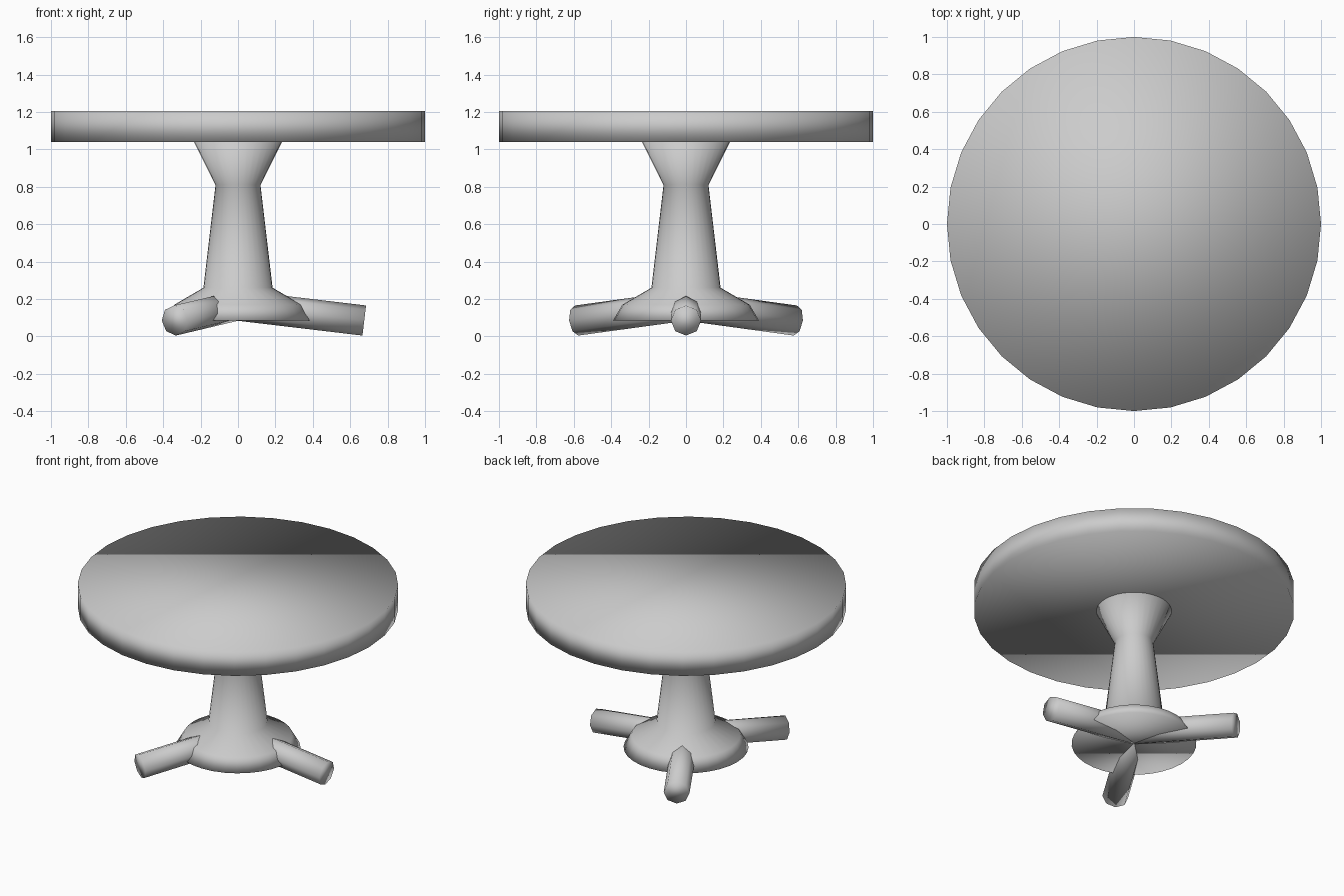
import bpy, bmesh
from math import radians, atan2, hypot
from mathutils import Matrix

cube = bpy.data.objects.get("Cube")
if cube:
    bpy.data.objects.remove(cube, do_unlink=True)

# One plain grey for the whole table
grey = bpy.data.materials.new("light grey")
grey.use_nodes = True
grey.diffuse_color = (0.6, 0.6, 0.6, 1)
grey.node_tree.nodes["Principled BSDF"].inputs["Base Color"].default_value = (0.6, 0.6, 0.6, 1)


def turned(name, profile, sides):
    """Closed solid turned around z from (radius, height) points, bottom first."""
    bm = bmesh.new()
    ring = bmesh.ops.create_circle(bm, cap_ends=True, radius=profile[0][0], segments=sides)["verts"]
    bmesh.ops.translate(bm, verts=ring, vec=(0, 0, profile[0][1]))
    cap = bm.faces[:][0]
    bottom = cap.copy()
    for (r0, z0), (r1, z1) in zip(profile, profile[1:]):
        cap = bmesh.ops.extrude_discrete_faces(bm, faces=[cap])["faces"][0]
        for v in cap.verts:
            v.co.x *= r1 / r0
            v.co.y *= r1 / r0
            v.co.z = z1
    bmesh.ops.remove_doubles(bm, verts=bm.verts[:], dist=0.0001)
    bmesh.ops.recalc_face_normals(bm, faces=bm.faces[:])
    for f in bm.faces:
        f.smooth = True
    mesh = bpy.data.meshes.new(name)
    bm.to_mesh(mesh)
    bm.free()
    mesh.materials.append(grey)
    obj = bpy.data.objects.new(name, mesh)
    bpy.context.collection.objects.link(obj)
    return obj


# Round top
turned("table_top", [(1, 1.04), (1, 1.205)], 32)

# Pedestal with spreading base and flared head
turned("pedestal", [(0.39, 0.085), (0.34, 0.17), (0.185, 0.26),
                    (0.12, 0.81), (0.235, 1.04)], 32)

# Three octagonal feet sloping down from the centre
reach, drop = 0.675, 0.08
tilt = radians(90) + atan2(drop, reach)
for i, name in enumerate(("left_foot", "back_right_foot", "front_right_foot")):
    foot = turned(name, [(0.081, 0), (0.081, hypot(reach, drop))], 8)
    foot.matrix_world = (Matrix.Rotation(radians(120 * i), 4, "Z")
                         @ Matrix.Translation((0, 0, 0.165))
                         @ Matrix.Rotation(tilt, 4, "Y"))
